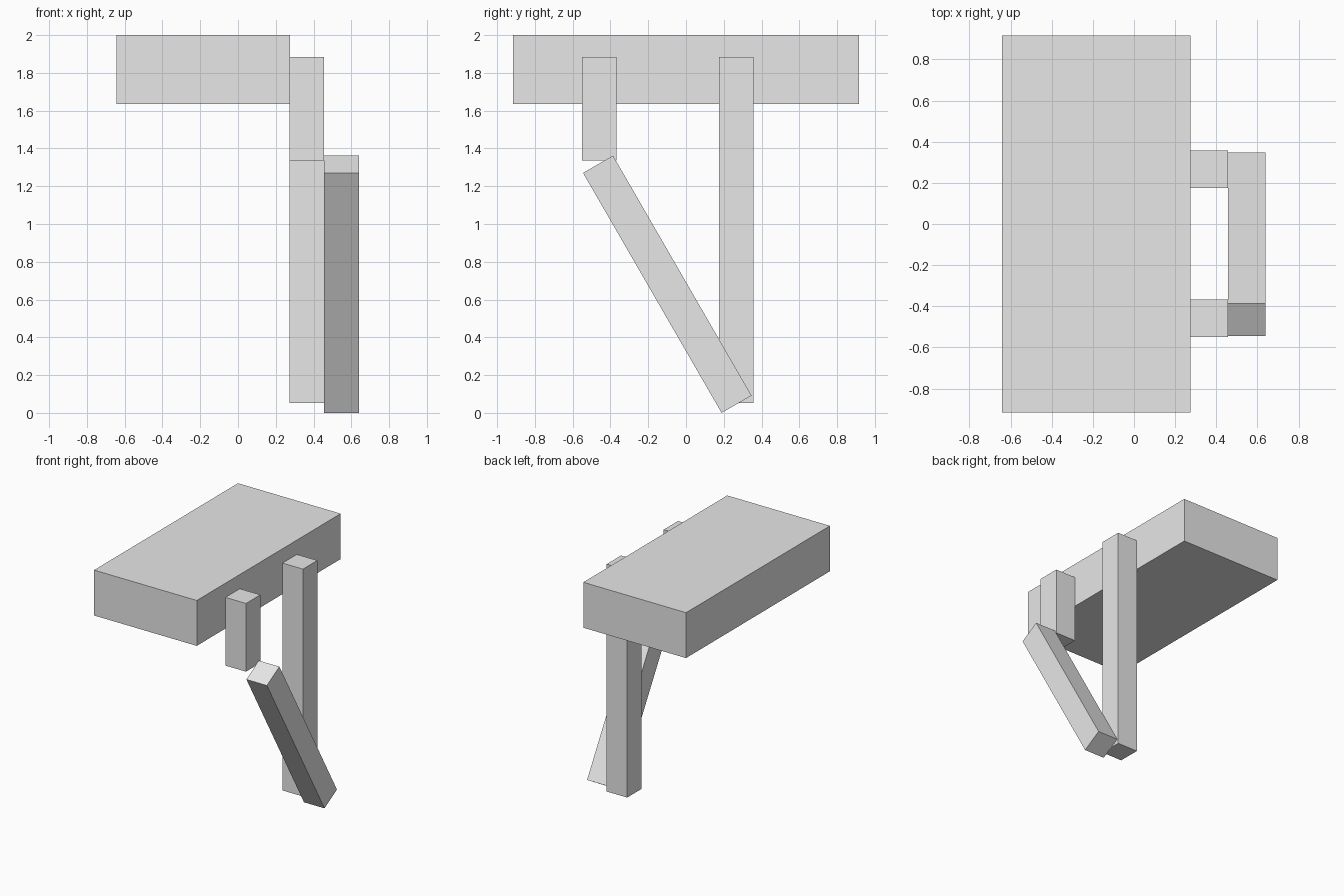
import bpy
import math

cube = bpy.data.objects.get("Cube")
if cube:
    bpy.data.objects.remove(cube, do_unlink=True)

# One plain grey for every part
grey = bpy.data.materials.new("light_grey")
grey.use_nodes = True
colour = (0.8, 0.8, 0.8, 1.0)
grey.diffuse_color = colour
grey.node_tree.nodes["Principled BSDF"].inputs["Base Color"].default_value = colour


def box(name, centre, size, tilt=0.0):
    """Flat-faced block, optionally tilted about x (degrees)."""
    bpy.ops.mesh.primitive_cube_add(size=1, location=centre)
    obj = bpy.context.object
    obj.name = name
    obj.scale = size
    bpy.ops.object.transform_apply(location=False, rotation=False, scale=True)
    obj.rotation_euler.x = math.radians(tilt)
    obj.data.materials.append(grey)
    return obj


BAR = 0.183          # square bar thickness
POST_X = 0.365       # posts sit against the slab's left side
BRACE_X = POST_X + BAR

# Thick top slab
box("top_slab", (-0.184, 0, 1.817), (0.916, 1.833, 0.366))

# Short front post and long back post
box("short_post", (POST_X, -0.459, 1.61), (BAR, BAR, 0.55))
box("long_post", (POST_X, 0.267, 0.968), (BAR, BAR, 1.833))

# Diagonal brace on the outside of the posts
box("diagonal_brace", (BRACE_X, -0.099, 0.681), (BAR, BAR, 1.467), tilt=30)
